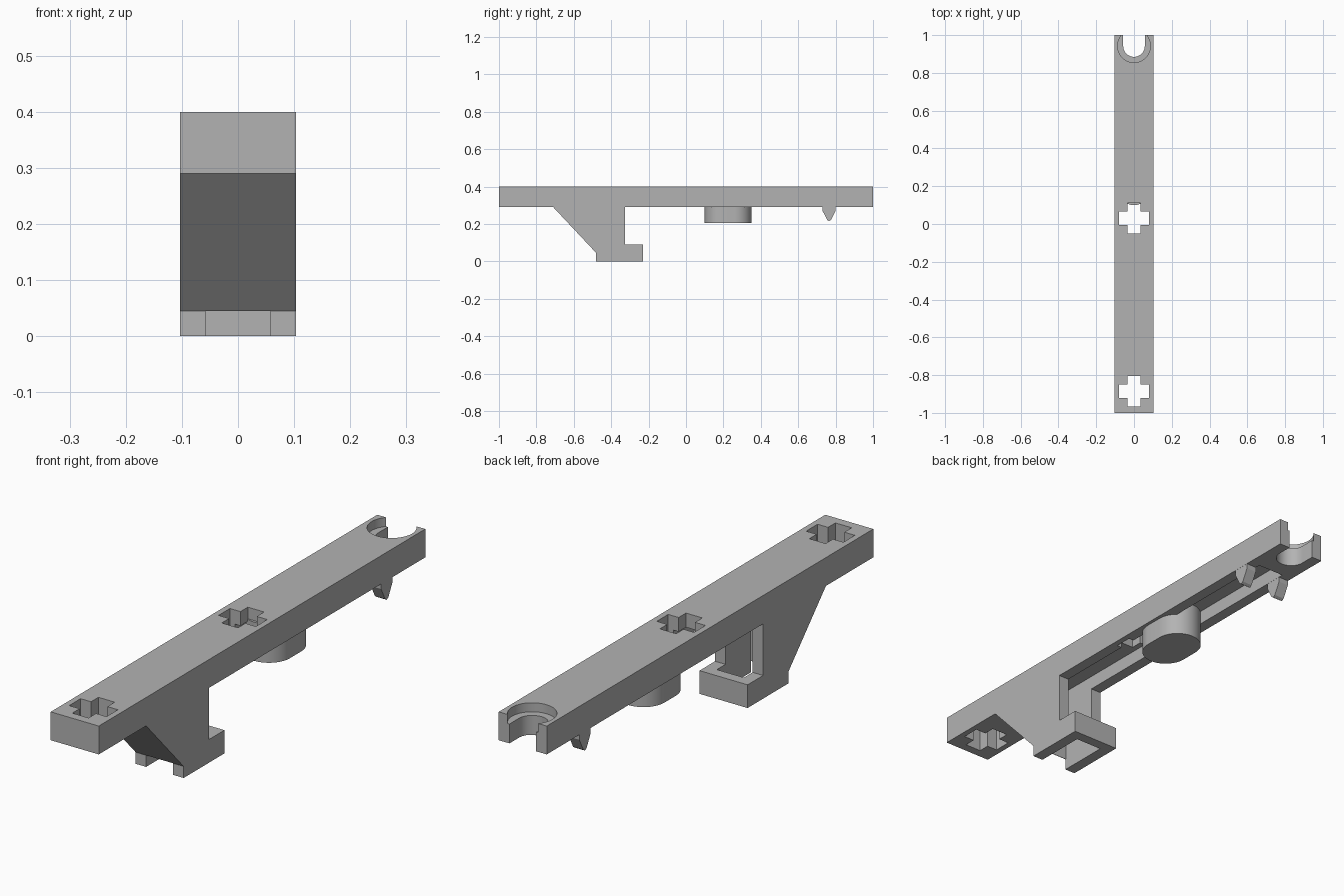
import bpy, bmesh, math
from mathutils import Matrix

cube = bpy.data.objects.get("Cube")
if cube:
    bpy.data.objects.remove(cube, do_unlink=True)

grey = bpy.data.materials.new("plain_grey")
grey.use_nodes = True
COLOUR = (0.45, 0.45, 0.45, 1)
grey.diffuse_color = COLOUR
grey.node_tree.nodes["Principled BSDF"].inputs["Base Color"].default_value = COLOUR

HALF = 0.103          # half width of the beam
INNER = 0.058         # half width of the hollow
BOTTOM, TOP, CEILING = 0.29, 0.40, 0.345


def prism(name, outline, low, high, along_x=False):
    """Extrude a closed outline along z, or a (y, z) outline along x."""
    bm = bmesh.new()
    verts = [bm.verts.new((low, a, b) if along_x else (a, b, low)) for a, b in outline]
    face = bm.faces.new(verts)
    new = bmesh.ops.extrude_face_region(bm, geom=[face])["geom"]
    step = (high - low, 0, 0) if along_x else (0, 0, high - low)
    bmesh.ops.translate(bm, vec=step, verts=[v for v in new if isinstance(v, bmesh.types.BMVert)])
    bmesh.ops.recalc_face_normals(bm, faces=bm.faces)
    mesh = bpy.data.meshes.new(name)
    bm.to_mesh(mesh)
    bm.free()
    mesh.materials.append(grey)
    obj = bpy.data.objects.new(name, mesh)
    bpy.context.collection.objects.link(obj)
    return obj


def rectangle(x, y0, y1):
    return [(-x, y0), (x, y0), (x, y1), (-x, y1)]


def stadium(radius, y0, y1, steps=24):
    """Rounded slot outline along y, given the two arc centres."""
    points = []
    for centre, start in ((y1, 0), (y0, math.pi)):
        for i in range(steps + 1):
            a = start + math.pi * i / steps
            points.append((radius * math.cos(a), centre + radius * math.sin(a)))
    return points


def circle(radius, y, steps=48):
    return [(radius * math.cos(math.tau * i / steps), y + radius * math.sin(math.tau * i / steps))
            for i in range(steps)]


def cross(y, arm=0.08, bar=0.035):
    points = []
    for sx, sy in ((1, 1), (-1, 1), (-1, -1), (1, -1)):
        corner = [(sx * arm, y + sy * bar), (sx * bar, y + sy * bar), (sx * bar, y + sy * arm)]
        points += corner if sx * sy > 0 else corner[::-1]
    return points


def cut(target, outline, low, high):
    cutter = prism("cutter", outline, low, high)
    cutter.hide_render = True
    mod = target.modifiers.new("cut", "BOOLEAN")
    mod.operation, mod.solver, mod.object = "DIFFERENCE", "EXACT", cutter
    bpy.context.view_layer.objects.active = target
    bpy.ops.object.modifier_apply(modifier=mod.name)
    bpy.data.objects.remove(cutter, do_unlink=True)


def smooth(obj):
    bpy.ops.object.select_all(action="DESELECT")
    obj.select_set(True)
    bpy.context.view_layer.objects.active = obj
    bpy.ops.object.shade_smooth_by_angle(angle=math.radians(30))


# Beam with its hooked bracket, from one side profile
side = [(-1, TOP), (-1, BOTTOM), (-0.71, BOTTOM), (-0.48, 0.045), (-0.48, 0), (-0.23, 0),
        (-0.23, 0.09), (-0.325, 0.09), (-0.325, BOTTOM), (1, BOTTOM), (1, TOP)]
body = prism("beam_and_hook_bracket", side, -HALF, HALF, along_x=True)

# Hollow underside, hollow bracket and the opening at the front of the foot
cut(body, rectangle(INNER, -0.478, 0.82), 0.1, CEILING)
cut(body, rectangle(INNER, -0.478, -0.272), -0.1, 0.2)
cut(body, rectangle(INNER, -0.5, -0.4), -0.1, 0.045)

# Cross-shaped holes
for y in (-0.885, 0.03):
    cut(body, cross(y), 0.2, 0.5)

# Open-ended slot with a round recess on top
cut(body, stadium(0.057, 0.942, 1.2), 0.2, 0.5)
cut(body, circle(0.087, 0.942), TOP - 0.035, 0.5)
smooth(body)

# Rounded stud under the beam
stud = prism("rounded_stud", stadium(0.09, 0.19, 0.26), 0.205, CEILING + 0.01)
smooth(stud)

# Pair of pointed clips under the side walls
point = [(0.73, BOTTOM + 0.01), (0.73, 0.27), (0.755, 0.222), (0.765, 0.215),
         (0.775, 0.222), (0.80, 0.27), (0.80, BOTTOM + 0.01)]
for name, x in (("left_clip", INNER), ("right_clip", -HALF)):
    prism(name, point, x + 0.0005, x + HALF - INNER - 0.0005, along_x=True)
